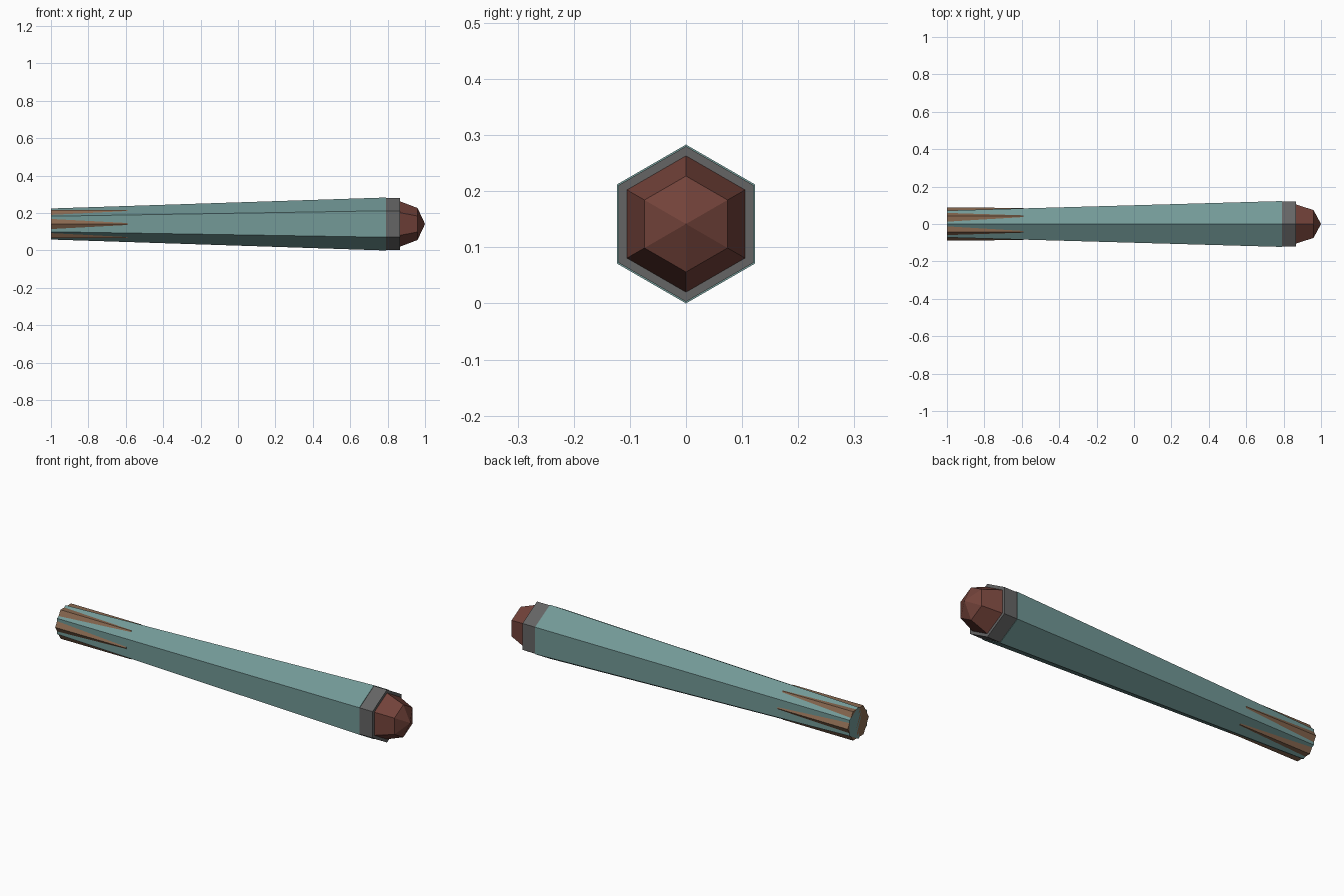
import bpy, bmesh
from math import pi, sin, cos

if "Cube" in bpy.data.objects:
    bpy.data.objects.remove(bpy.data.objects["Cube"])

CZ = 0.1415  # height of the long axis


def material(name, rgb):
    m = bpy.data.materials.new(name)
    m.diffuse_color = (*rgb, 1)
    m.use_nodes = True
    m.node_tree.nodes["Principled BSDF"].inputs["Base Color"].default_value = m.diffuse_color
    return m


def hex_part(name, profile, mat, phase=0.0):
    """Six-sided solid along x from (x, radius) pairs; radius 0 makes an apex."""
    bm = bmesh.new()
    rings = []
    for x, r in profile:
        n = 6 if r > 0 else 1
        rings.append([bm.verts.new((x, r * sin(phase + i * pi / 3),
                                    CZ + r * cos(phase + i * pi / 3))) for i in range(n)])
    for a, b in zip(rings, rings[1:]):
        for i in range(6):
            j = (i + 1) % 6
            if len(b) == 1:
                bm.faces.new((a[i], a[j], b[0]))
            else:
                bm.faces.new((a[i], a[j], b[j], b[i]))
    for ring in (rings[0], rings[-1]):
        if len(ring) == 6:
            bm.faces.new(ring)
    bmesh.ops.recalc_face_normals(bm, faces=bm.faces)
    mesh = bpy.data.meshes.new(name)
    bm.to_mesh(mesh)
    bm.free()
    mesh.materials.append(mat)
    ob = bpy.data.objects.new(name, mesh)
    bpy.context.collection.objects.link(ob)
    return ob


teal = material("teal", (0.17, 0.32, 0.31))
dark = material("dark_grey", (0.13, 0.13, 0.13))
red = material("dark_red", (0.17, 0.055, 0.042))
brown = material("brown", (0.25, 0.14, 0.08))

# Tapered main shaft
hex_part("shaft", [(-1.0, 0.083), (0.79, 0.1415)], teal)
# Collar at the wide end
hex_part("collar", [(0.79, 0.1385), (0.865, 0.1385)], dark)
# Faceted tip
hex_part("tip", [(0.865, 0.1215), (0.96, 0.0855), (1.0, 0)], red)
# Rotated prism whose corners emerge from the shaft as long wedges
hex_part("grip_wedges", [(-1.0, 0.0875), (-0.59, 0.0865)], brown, pi / 6)
